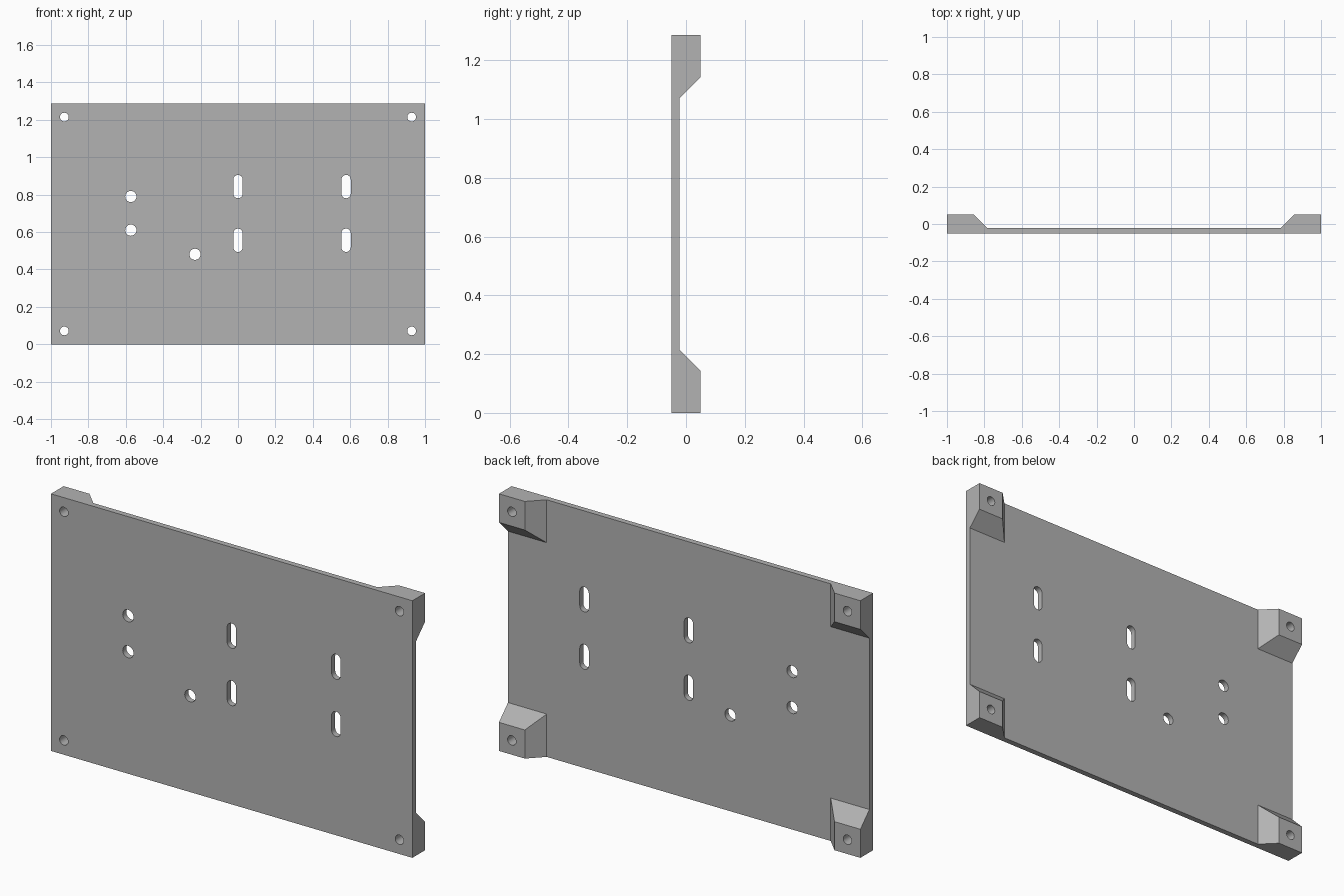
import bpy, bmesh, math
from mathutils import Matrix, Vector

cube = bpy.data.objects.get("Cube")
if cube:
    bpy.data.objects.remove(cube, do_unlink=True)

W, H = 2.0, 1.286               # plate width and height
FRONT, SKIN, BACK = -0.05, -0.0214, 0.05
PAD_TOP, PAD_BASE = 0.143, 0.2144   # pad size at its back face and at the plate
INSET = 0.0714                  # mounting hole distance from the edges

grey = bpy.data.materials.new("plain grey")
grey.use_nodes = True
grey.diffuse_color = (0.45, 0.45, 0.45, 1)
grey.node_tree.nodes["Principled BSDF"].inputs["Base Color"].default_value = (0.45, 0.45, 0.45, 1)


def loft(name, rings):
    """Closed solid through rings of (x, z) points, each at its own y."""
    bm = bmesh.new()
    loops = [[bm.verts.new((x, y, z)) for x, z in pts] for y, pts in rings]
    n = len(loops[0])
    for a, b in zip(loops, loops[1:]):
        for i in range(n):
            j = (i + 1) % n
            bm.faces.new((a[i], a[j], b[j], b[i]))
    bm.faces.new(loops[0])
    bm.faces.new(loops[-1])
    bmesh.ops.recalc_face_normals(bm, faces=bm.faces)
    mesh = bpy.data.meshes.new(name)
    bm.to_mesh(mesh)
    bm.free()
    mesh.materials.append(grey)
    obj = bpy.data.objects.new(name, mesh)
    bpy.context.collection.objects.link(obj)
    return obj


def rect(x0, z0, x1, z1):
    return [(x0, z0), (x1, z0), (x1, z1), (x0, z1)]


def combine(target, tool, operation):
    """Apply a boolean and discard the tool."""
    tool.hide_render = True
    mod = target.modifiers.new("boolean", "BOOLEAN")
    mod.operation, mod.solver, mod.object = operation, "EXACT", tool
    bpy.context.view_layer.objects.active = target
    bpy.ops.object.modifier_apply(modifier=mod.name)
    bpy.data.objects.remove(tool, do_unlink=True)


def cut_hole(target, x, z, radius, straight=0.0, half=12):
    """Round hole, or an upright slot when straight is above zero."""
    pts = []
    for side in (0, 1):
        for i in range(half + 1 if straight else half):
            a = math.pi * (side + i / half)
            shift = straight / 2 * (1 - 2 * side)
            pts.append((x + radius * math.cos(a), z + shift + radius * math.sin(a)))
    combine(target, loft("hole_cutter", [(-0.2, pts), (0.2, pts)]), "DIFFERENCE")


# Thin main plate
plate = loft("mounting_plate", [(FRONT, rect(-1, 0, 1, H)), (SKIN, rect(-1, 0, 1, H))])

# Corner standoffs, sloped on their two inner sides
for sx in (-1, 1):
    for top in (False, True):
        def section(size):
            z0, z1 = (H, H - size) if top else (0, size)
            return rect(sx, z0, sx * (1 - size), z1)
        pad = loft("corner_standoff", [(FRONT, section(PAD_BASE)), (SKIN, section(PAD_BASE)),
                                       (BACK, section(PAD_TOP))])
        combine(plate, pad, "UNION")

# Corner screw holes
for x in (-1 + INSET, 1 - INSET):
    for z in (INSET, H - INSET):
        cut_hole(plate, x, z, 0.0235)

# Round holes in the field of the plate
for x, z in ((-0.573, 0.79), (-0.573, 0.61), (-0.23, 0.481)):
    cut_hole(plate, x, z, 0.03)

# Upright slots
for x in (0.0, 0.578):
    for z in (0.843, 0.556):
        cut_hole(plate, x, z, 0.025, straight=0.075)

# Smooth hole walls, crisp plate edges
bpy.ops.object.select_all(action="DESELECT")
plate.select_set(True)
bpy.context.view_layer.objects.active = plate
bpy.ops.object.shade_smooth_by_angle(angle=math.radians(30))
